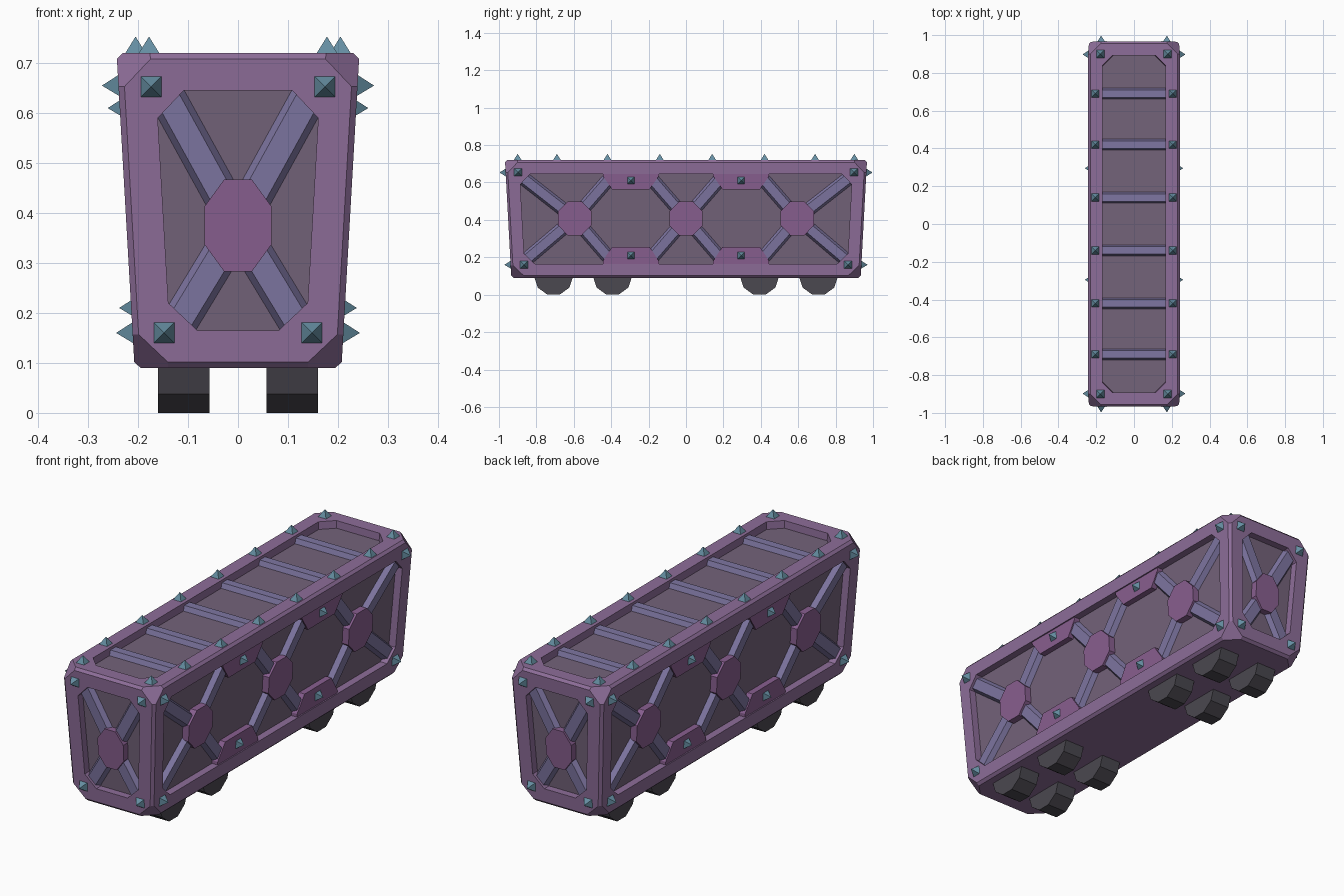
import bpy, bmesh, math
from mathutils import Vector

if "Cube" in bpy.data.objects:
    bpy.data.objects.remove(bpy.data.objects["Cube"])

Z0, Z1 = 0.09, 0.72            # body bottom and top
BEV, CUT = 0.012, 0.067        # edge bevel and corner cut
RIM, DEPTH = 0.063, 0.035      # frame width and panel recess


def half_x(z):
    return 0.207 + 0.036 * (z - Z0) / (Z1 - Z0)


def half_y(z):
    return 0.934 + 0.034 * (z - Z0) / (Z1 - Z0)


def material(name, rgb):
    m = bpy.data.materials.new(name)
    m.diffuse_color = (*rgb, 1)
    m.use_nodes = True
    m.node_tree.nodes["Principled BSDF"].inputs["Base Color"].default_value = m.diffuse_color
    return m


FRAME = material("frame_purple", (0.27, 0.155, 0.32))
PANEL = material("panel_grey", (0.175, 0.125, 0.195))
BRACE = material("brace_violet", (0.21, 0.18, 0.36))
HUB = material("hub_purple", (0.25, 0.115, 0.28))
SPIKE = material("spike_teal", (0.13, 0.27, 0.36))
WHEEL = material("wheel_dark", (0.07, 0.065, 0.08))


def finish(bm, name, mat, recalc=True):
    if recalc:
        bmesh.ops.recalc_face_normals(bm, faces=bm.faces)
    me = bpy.data.meshes.new(name)
    bm.to_mesh(me)
    bm.free()
    me.materials.append(mat)
    ob = bpy.data.objects.new(name, me)
    bpy.context.collection.objects.link(ob)
    return ob


# Mapping from (across, up, outward) on each wall to world space
WALLS = {
    "front": lambda u, v, w: (u, -half_y(v) - w, v),
    "back": lambda u, v, w: (u, half_y(v) + w, v),
    "right": lambda u, v, w: (half_x(v) + w, u, v),
    "left": lambda u, v, w: (-half_x(v) - w, u, v),
    "top": lambda u, v, w: (u, v, Z1 + w),
}


def frustum(bm, wall, base, top, w0, w1):
    """Solid between two matching outlines at depths w0 and w1."""
    f = WALLS[wall]
    a = [bm.verts.new(f(u, v, w0)) for u, v in base]
    b = [bm.verts.new(f(u, v, w1)) for u, v in top]
    n = len(a)
    bm.faces.new(a)
    bm.faces.new(b)
    for i in range(n):
        j = (i + 1) % n
        bm.faces.new((a[i], a[j], b[j], b[i]))


def bar(bm, wall, p, q, extend=0.02, wide=0.039, flat=0.024):
    p, q = Vector(p), Vector(q)
    d = (q - p).normalized()
    q = q + d * extend
    n = Vector((-d.y, d.x))

    def outline(h):
        return [p + n * h, q + n * h, q - n * h, p - n * h]
    frustum(bm, wall, outline(wide), outline(flat), -DEPTH - 0.005, -0.012)


def spike(bm, wall, u, v, w=0.0, s=0.023, h=0.033):
    f = WALLS[wall]
    base = [bm.verts.new(f(u + i * s, v + j * s, w - 0.004))
            for i, j in ((-1, -1), (1, -1), (1, 1), (-1, 1))]
    tip = bm.verts.new(f(u, v, w + h))
    bm.faces.new(base)
    for i in range(4):
        bm.faces.new((base[i], base[(i + 1) % 4], tip))


def octagon(cu, cv, ru, rv):
    k = 1 / math.cos(math.pi / 8)
    return [(cu + ru * k * math.cos(math.pi / 8 + i * math.pi / 4),
             cv + rv * k * math.sin(math.pi / 8 + i * math.pi / 4)) for i in range(8)]


# Tapered body: hull with bevelled edges and cut corners
bm = bmesh.new()
for sx in (-1, 1):
    for sy in (-1, 1):
        for top in (0, 1):
            for ox, oy, oz in ((0, BEV, CUT), (0, CUT, BEV), (BEV, 0, CUT),
                               (CUT, 0, BEV), (BEV, CUT, 0), (CUT, BEV, 0)):
                z = Z1 - oz if top else Z0 + oz
                bm.verts.new((sx * (half_x(z) - ox), sy * (half_y(z) - oy), z))
bmesh.ops.convex_hull(bm, input=bm.verts)
bmesh.ops.dissolve_limit(bm, angle_limit=math.radians(1), verts=bm.verts, edges=bm.edges)
bmesh.ops.recalc_face_normals(bm, faces=bm.faces)


def moved(co, off):
    """Shift a point inwards by an offset per axis, following the taper."""
    z = co.z - off[2] * (1 if co.z > (Z0 + Z1) / 2 else -1)
    ox, oy = half_x(co.z) - abs(co.x), half_y(co.z) - abs(co.y)
    return (math.copysign(half_x(z) - ox - off[0], co.x),
            math.copysign(half_y(z) - oy - off[1], co.y), z)


# Sink an eight-sided panel into every large face except the floor
panels = bmesh.new()
for f in [f for f in bm.faces if len(f.verts) == 8 and f.normal.z > -0.5]:
    axis = max(range(3), key=lambda a: abs(f.normal[a]))
    rim = [0 if a == axis else RIM for a in range(3)]
    deep = [DEPTH if a == axis else RIM for a in range(3)]
    outer = list(f.verts)
    lip = [bm.verts.new(moved(v.co, rim)) for v in outer]
    low = [bm.verts.new(moved(v.co, deep)) for v in outer]
    bm.faces.remove(f)
    for i in range(8):
        j = (i + 1) % 8
        bm.faces.new((outer[i], outer[j], lip[j], lip[i]))
        bm.faces.new((lip[i], lip[j], low[j], low[i]))
    panels.faces.new([panels.verts.new(v.co) for v in low])
finish(bm, "body_frame", FRAME, recalc=False)
finish(panels, "inset_panels", PANEL, recalc=False)

# End walls: crossed braces, long hub, corner spikes
for wall in ("front", "back"):
    braces, hub, spikes = bmesh.new(), bmesh.new(), bmesh.new()
    for s in (-1, 1):
        bar(braces, wall, (0, 0.375), (s * 0.135, 0.62))
        bar(braces, wall, (0, 0.375), (s * 0.112, 0.19))
        spike(spikes, wall, s * 0.174, 0.653)
        spike(spikes, wall, s * 0.148, 0.16)
    o = octagon(0, 0.375, 0.067, 0.092)
    frustum(hub, wall, o, o, -DEPTH - 0.005, -0.002)
    finish(braces, wall + "_braces", BRACE)
    finish(hub, wall + "_hub", HUB)
    finish(spikes, wall + "_spikes", SPIKE)

# Long walls: three hubs with braces, gusset plates, spikes
for wall in ("right", "left"):
    braces, hubs, gussets, spikes = (bmesh.new() for _ in range(4))
    for y in (-0.595, 0, 0.595):
        o = octagon(y, 0.408, 0.089, 0.091)
        frustum(hubs, wall, o, o, -DEPTH - 0.005, -0.002)
        for s in (-1, 1):
            outward = y * s > 0
            bar(braces, wall, (y, 0.408), (s * 0.86 if outward else y + s * 0.18, 0.615))
            bar(braces, wall, (y, 0.408), (s * 0.84 if outward else y + s * 0.18, 0.2))
    for s in (-1, 1):
        y = s * 0.295
        for edge, inner, mid in ((0.66, 0.563, 0.61), (0.15, 0.256, 0.21)):
            o = [(y - 0.15, edge), (y + 0.15, edge), (y + 0.15, mid + (edge - mid) * 0.5),
                 (y + 0.1, inner), (y - 0.1, inner), (y - 0.15, mid + (edge - mid) * 0.5)]
            frustum(gussets, wall, o, o, -DEPTH - 0.005, -0.006)
            spike(spikes, wall, y, mid, -0.006, 0.021, 0.03)
        spike(spikes, wall, s * 0.898, 0.655)
        spike(spikes, wall, s * 0.866, 0.16)
    finish(braces, wall + "_braces", BRACE)
    finish(hubs, wall + "_hubs", HUB)
    finish(gussets, wall + "_gussets", HUB)
    finish(spikes, wall + "_spikes", SPIKE)

# Roof: cross ribs and rows of spikes
ribs, spikes = bmesh.new(), bmesh.new()
for y in (-0.69, -0.42, -0.14, 0.14, 0.42, 0.69):
    bar(ribs, "top", (-0.175, y), (0.175, y), 0, 0.031, 0.02)
    for s in (-1, 1):
        spike(spikes, "top", s * 0.205, y)
for sx in (-1, 1):
    for sy in (-1, 1):
        spike(spikes, "top", sx * 0.178, sy * 0.9)
finish(ribs, "roof_ribs", BRACE)
finish(spikes, "roof_spikes", SPIKE)

# Ten-sided wheels in two bogies
wheels = bmesh.new()
for y in (-0.708, -0.393, 0.393, 0.708):
    for s in (-1, 1):
        rings = [[wheels.verts.new((s * x, y + 0.105 * math.cos(a * math.pi / 5),
                                    0.1 + 0.105 * math.sin(a * math.pi / 5)))
                  for a in range(10)] for x in (0.057, 0.16)]
        for r in rings:
            wheels.faces.new(r)
        for i in range(10):
            j = (i + 1) % 10
            wheels.faces.new((rings[0][i], rings[0][j], rings[1][j], rings[1][i]))
finish(wheels, "wheels", WHEEL)
